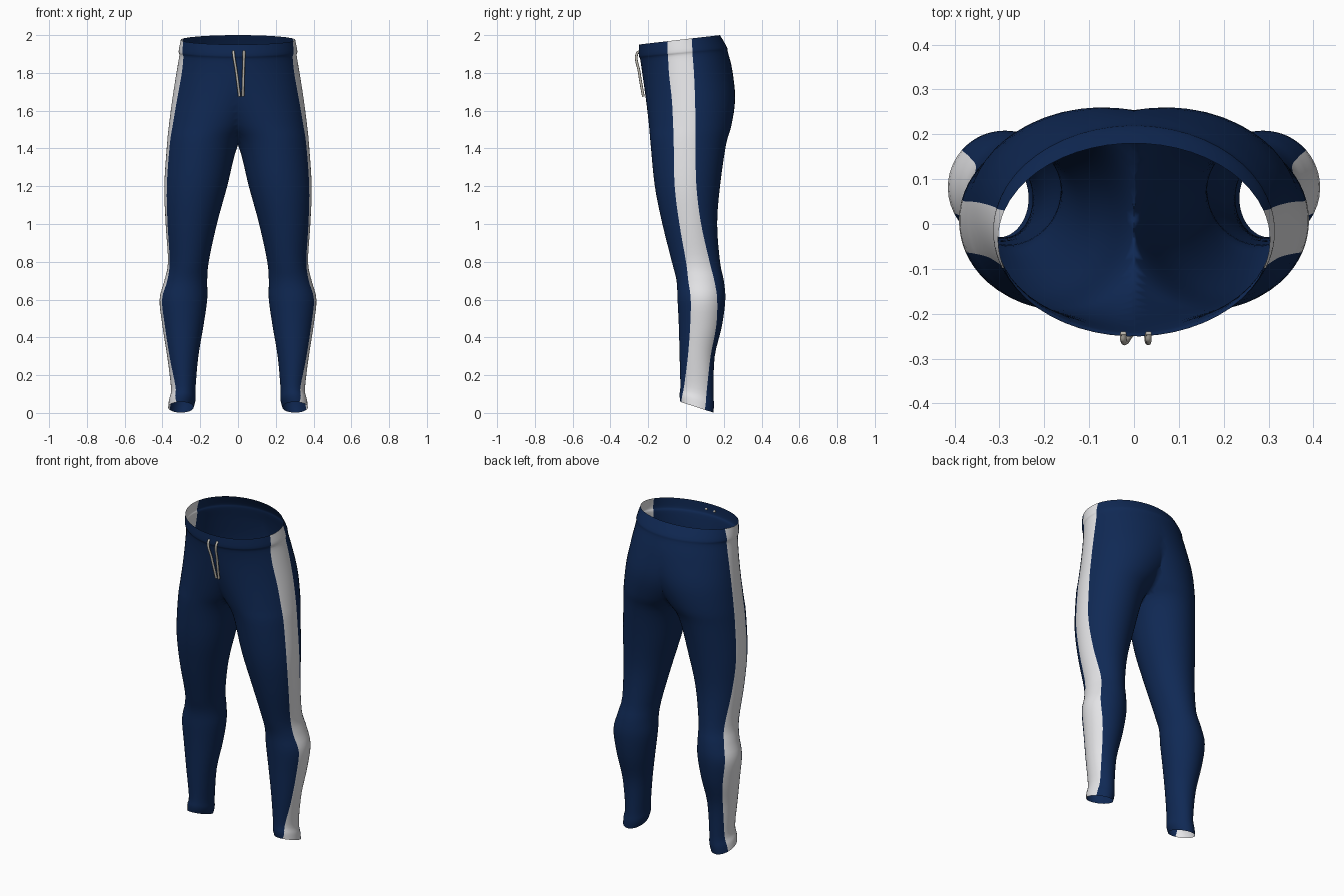
import bpy, bmesh, math

cube = bpy.data.objects.get("Cube")
if cube:
    bpy.data.objects.remove(cube, do_unlink=True)


def material(name, rgb):
    mat = bpy.data.materials.new(name)
    mat.use_nodes = True
    mat.diffuse_color = (*rgb, 1)
    mat.node_tree.nodes["Principled BSDF"].inputs["Base Color"].default_value = (*rgb, 1)
    return mat


navy = material("navy_fabric", (0.005, 0.022, 0.09))
white = material("white_stripe", (0.8, 0.8, 0.82))
cord = material("stone_cord", (0.55, 0.52, 0.46))

# Leg sections from hem to waist:
# height, outer x, inner x, front y, back y, stripe front y, stripe back y
SECTIONS = [
    (.03, .37, .235, -.03, .145, -.025, .10),
    (.07, .365, .225, -.034, .148, -.02, .105),
    (.13, .355, .225, -.03, .145, -.01, .11),
    (.30, .375, .21, -.034, .152, .01, .13),
    (.46, .40, .183, -.038, .19, .022, .16),
    (.60, .415, .163, -.045, .208, .025, .165),
    (.70, .39, .163, -.05, .20, .012, .15),
    (.80, .371, .155, -.075, .18, 0, .125),
    (1.0, .383, .112, -.125, .165, -.035, .08),
    (1.2, .39, .057, -.165, .18, -.06, .055),
    (1.42, .376, 0, -.187, .212, -.065, .05),
    (1.52, .366, -.08, -.196, .24, -.068, .05),
    (1.66, .348, -.20, -.212, .26, -.075, .048),
    (1.80, .326, -.30, -.23, .245, -.09, .042),
    (1.89, .311, -.31, -.242, .222, -.095, .035),
    (1.915, .314, -.314, -.25, .216, -.097, .034),
    (1.975, .303, -.303, -.25, .18, -.098, .03),
]
STEPS, STRIPE, REST = 4, 8, 48


def smooth_rows(rows, steps):
    """Blend the sections with a Catmull-Rom spline."""
    out = []
    for i in range(len(rows) - 1):
        a, b, c, d = (rows[min(max(i + k, 0), len(rows) - 1)] for k in (-1, 0, 1, 2))
        for s in range(steps):
            t = s / steps
            out.append([q + t / 2 * (r - p + t * (2 * p - 5 * q + 4 * r - w
                        + t * (3 * (q - r) + w - p)))
                        for p, q, r, w in zip(a, b, c, d)])
    return out + [list(rows[-1])]


def ring(section):
    """Oval section whose first points run across the side stripe."""
    z, outer, inner, front, back, s0, s1 = section
    cx, rx = (outer + inner) / 2, (outer - inner) / 2
    cy, ry = (front + back) / 2, (back - front) / 2
    t0, t1 = math.asin((s0 - cy) / ry), math.asin((s1 - cy) / ry)
    angles = [t0 + (t1 - t0) * k / STRIPE for k in range(STRIPE)]
    angles += [t1 + (t0 + math.tau - t1) * k / REST for k in range(REST)]
    # hem drops to the back, waist rises to the back
    tilt = 0.116 * max(0, (z - 1.6) / 0.375) - 0.36 * max(0, 1 - z / 0.3)
    return [(cx + rx * math.cos(t), cy + ry * math.sin(t), z + tilt * ry * math.sin(t))
            for t in angles]


# Trousers: one leg and half the hips, cut on the centre plane and mirrored
bm = bmesh.new()
rings = [[bm.verts.new(p) for p in ring(s)] for s in smooth_rows(SECTIONS, STEPS)]
count = STRIPE + REST
for low, high in zip(rings, rings[1:]):
    for j in range(count):
        k = (j + 1) % count
        face = bm.faces.new((low[j], low[k], high[k], high[j]))
        face.material_index = 1 if j < STRIPE else 0
        face.smooth = True
bmesh.ops.bisect_plane(bm, geom=bm.verts[:] + bm.edges[:] + bm.faces[:], dist=0.0001,
                       plane_co=(0, 0, 0), plane_no=(1, 0, 0), clear_inner=True)
mesh = bpy.data.meshes.new("trousers")
bm.to_mesh(mesh)
bm.free()
mesh.materials.append(navy)
mesh.materials.append(white)
trousers = bpy.data.objects.new("trousers", mesh)
bpy.context.collection.objects.link(trousers)
mirror = trousers.modifiers.new("mirror", 'MIRROR')
mirror.use_clip = True
mirror.merge_threshold = 0.001


# Drawstrings hanging from the waistband
def drawstring(name, points):
    curve = bpy.data.curves.new(name, 'CURVE')
    curve.dimensions = '3D'
    curve.bevel_depth = 0.007
    curve.bevel_resolution = 2
    curve.use_fill_caps = True
    spline = curve.splines.new('BEZIER')
    spline.bezier_points.add(len(points) - 1)
    for bp, p in zip(spline.bezier_points, points):
        bp.co = p
        bp.handle_left_type = bp.handle_right_type = 'AUTO'
    curve.materials.append(cord)
    bpy.context.collection.objects.link(bpy.data.objects.new(name, curve))


for name, top, bottom in (("right_drawstring", -.024, .008), ("left_drawstring", .032, .026)):
    drawstring(name, [(top, -.243, 1.915), (top, -.258, 1.905),
                      ((top + bottom) / 2, -.247, 1.8), (bottom, -.226, 1.675)])
